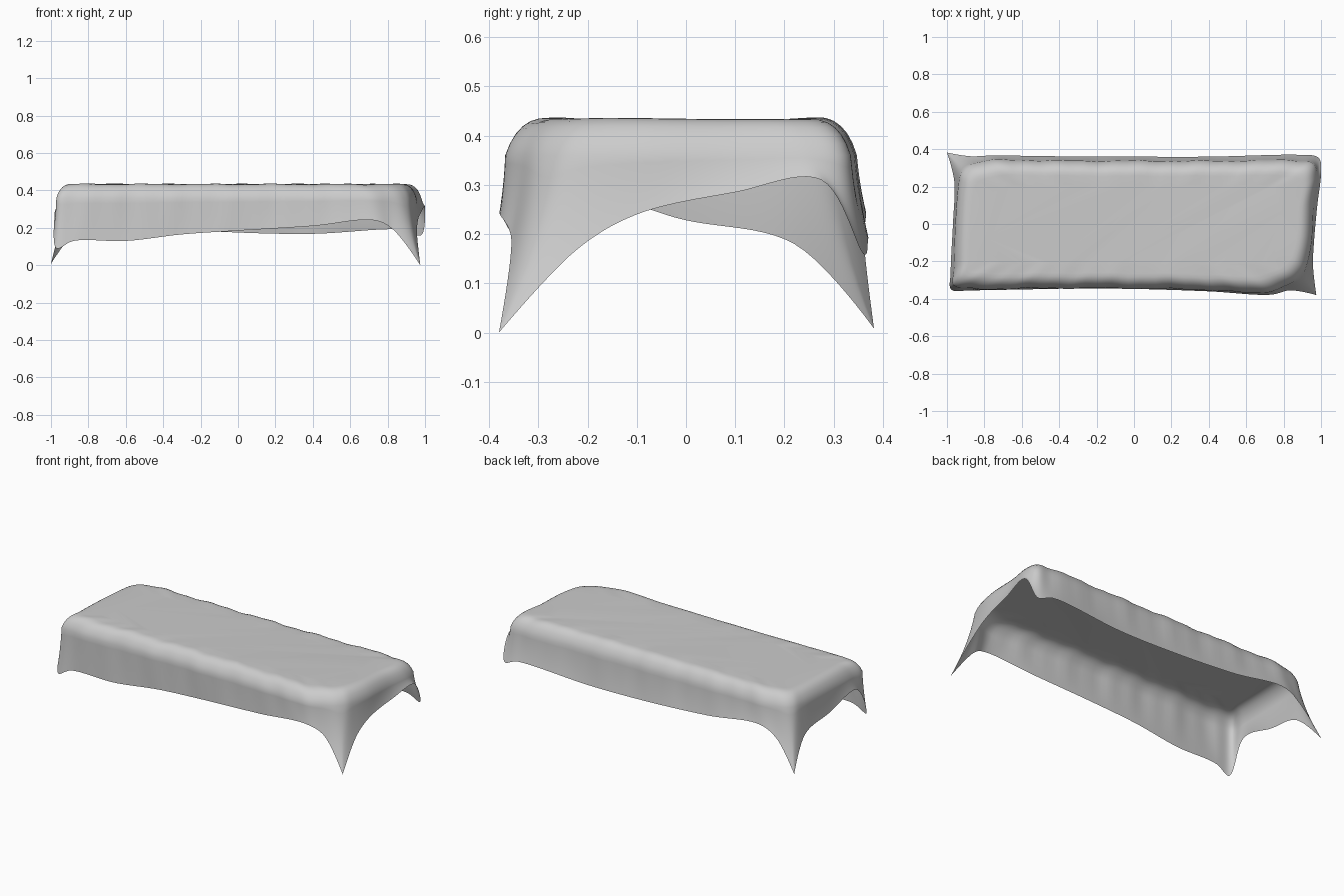
import bpy, bmesh, math
from mathutils import Vector

if "Cube" in bpy.data.objects:
    bpy.data.objects.remove(bpy.data.objects["Cube"])

# Shoulder outline (x, y), counter-clockwise from the front left corner
shoulder = [(-.955, -.335), (-.85, -.347), (-.6, -.345), (-.3, -.343), (0, -.345),
            (.4, -.352), (.69, -.366), (.81, -.33), (.895, -.275), (.93, -.2),
            (.95, -.09), (.96, .1), (.98, .25), (.95, .33), (.86, .34), (.4, .337),
            (0, .337), (-.4, .338), (-.74, .342), (-.84, .328), (-.915, .29),
            (-.94, .2), (-.955, 0), (-.962, -.23)]
# Hem of the cloth (x, y, z) under each shoulder point
hem = [(-.97, -.355, .09), (-.88, -.355, .13), (-.6, -.35, .13), (-.3, -.345, .165),
       (0, -.347, .185), (.4, -.36, .21), (.73, -.378, .24), (.83, -.355, .19),
       (.975, -.38, 0), (.957, -.22, .17), (.962, -.1, .24), (.98, .1, .285),
       (1, .275, .31), (.978, .36, .16), (.88, .37, .19), (.4, .36, .168),
       (0, .36, .175), (-.4, .362, .2), (-.76, .366, .24), (-.87, .362, .18),
       (-1, .382, .008), (-.96, .22, .18), (-.968, 0, .228), (-.98, -.25, .28)]
tips = {8, 20}
STEPS = 10
n = len(hem)
S = [Vector((x, y, .36)) for x, y in shoulder]
H = [Vector(p) for p in hem]
gap = [math.sqrt((H[(i + 1) % n] - H[i]).length) for i in range(n)]


def smooth_loop(P, sharp=()):
    """Closed smooth curve through P, pointed at the sharp indices."""
    tan = []
    for i in range(n):
        a, b = gap[i - 1], gap[i]
        t = ((P[i] - P[i - 1]) * (b / a) + (P[(i + 1) % n] - P[i]) * (a / b)) / (a + b)
        tan.append(t * 0 if i in sharp else t)
    out = []
    for i in range(n):
        j, d = (i + 1) % n, gap[i]
        for k in range(STEPS):
            u = k / STEPS
            out.append(P[i] * (2*u**3 - 3*u*u + 1) + tan[i] * d * (u**3 - 2*u*u + u)
                       + P[j] * (3*u*u - 2*u**3) + tan[j] * d * (u**3 - u*u))
    return out


def bend(a, c, b, u):
    return a * (1 - u)**2 + c * 2 * u * (1 - u) + b * u * u


def column(s, h):
    """Points from the flat top over the rounded edge down to the hem."""
    ripple = .003 * math.sin(17 * s.x + 5 * s.y) + .002 * math.sin(41 * s.x)
    s = Vector((s.x, s.y + ripple, s.z))
    t = Vector((s.x * .915, s.y * .76, .434 + ripple * .7))
    c = t.lerp(s, .72)
    c.z = .438 + ripple * .7
    w = s.lerp(h, .25)
    w.z = s.z + (h.z - s.z) * .5
    inner = Vector((t.x * .9, t.y * .8, .434))
    return ([inner] + [bend(t, c, s, k / 6) for k in range(6)]
            + [bend(s, w, h, k / 8) for k in range(9)])


# Draped cloth: skirt lofted around the table shape, then the flat top
bm = bmesh.new()
cols = [[bm.verts.new(p) for p in column(s, h)]
        for s, h in zip(smooth_loop(S), smooth_loop(H, tips))]
for i, b in enumerate(cols):
    a = cols[i - 1]
    for k in range(len(a) - 1):
        bm.faces.new((a[k], a[k + 1], b[k + 1], b[k]))
bm.faces.new([c[0] for c in cols])
bmesh.ops.recalc_face_normals(bm, faces=bm.faces)
bm.normal_update()
if max(bm.faces, key=lambda f: f.calc_area()).normal.z < 0:
    bmesh.ops.reverse_faces(bm, faces=bm.faces)
for f in bm.faces:
    f.smooth = True
mesh = bpy.data.meshes.new("tablecloth")
bm.to_mesh(mesh)
bm.free()
obj = bpy.data.objects.new("tablecloth", mesh)
bpy.context.collection.objects.link(obj)
